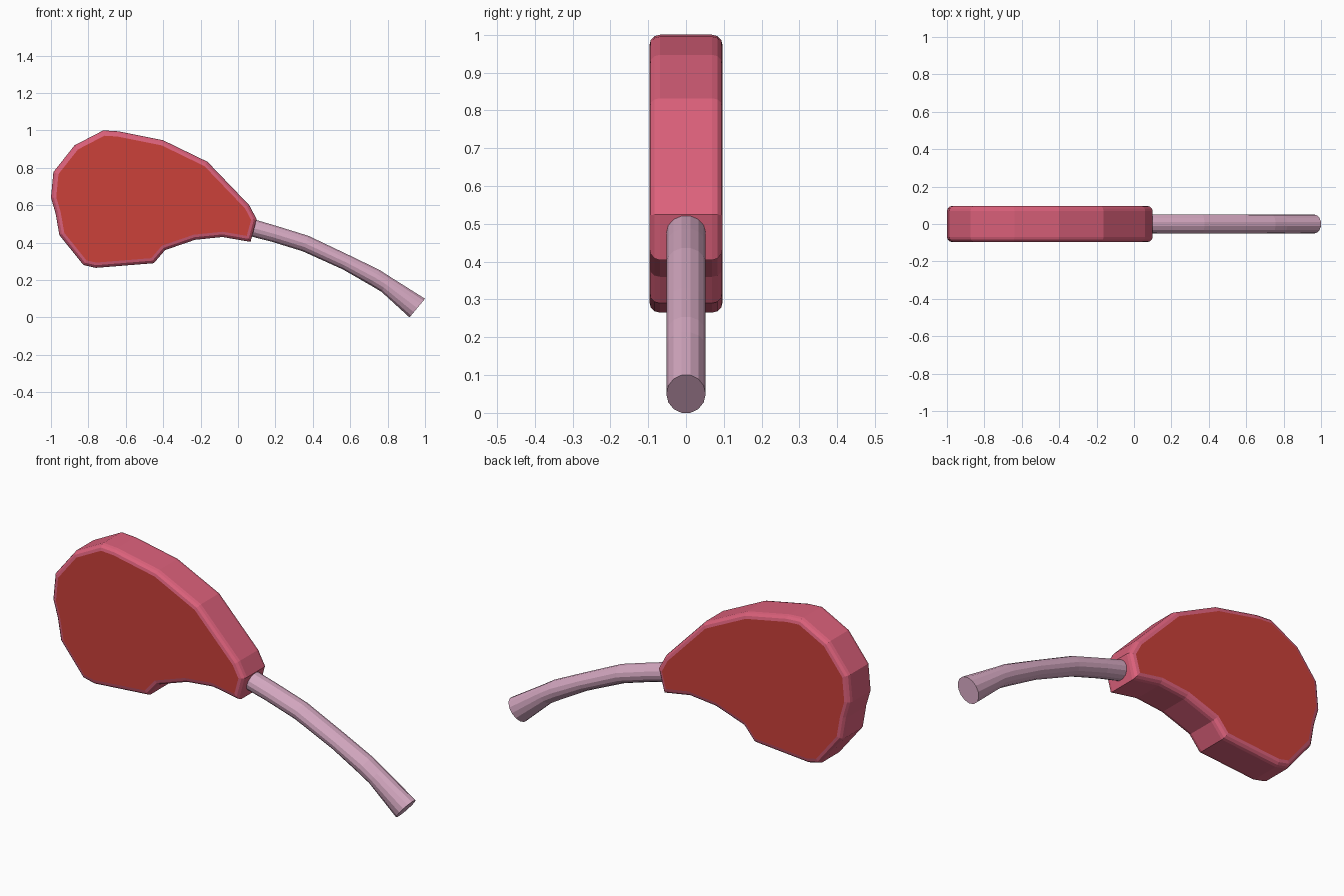
import bpy, bmesh, math
from mathutils import Vector

if "Cube" in bpy.data.objects:
    bpy.data.objects.remove(bpy.data.objects["Cube"])


def material(name, rgb):
    m = bpy.data.materials.new(name)
    m.diffuse_color = (*rgb, 1)
    m.use_nodes = True
    m.node_tree.nodes["Principled BSDF"].inputs["Base Color"].default_value = m.diffuse_color
    return m


def finish(bm, name, mats):
    bmesh.ops.recalc_face_normals(bm, faces=bm.faces)
    me = bpy.data.meshes.new(name)
    for m in mats:
        me.materials.append(m)
    bm.to_mesh(me)
    bm.free()
    ob = bpy.data.objects.new(name, me)
    bpy.context.collection.objects.link(ob)
    return ob


rind = material("pink_rind", (0.72, 0.12, 0.20))
flesh = material("red_flesh", (0.60, 0.052, 0.042))
bone_mat = material("pale_bone", (0.66, 0.39, 0.53))

# Meat slab: side outline (x, z), extruded in y with rounded rims
outline = [(-0.72, 1.0), (-0.64, 0.995), (-0.40, 0.947), (-0.163, 0.832),
           (0.06, 0.60), (0.10, 0.525), (0.067, 0.404), (-0.083, 0.43),
           (-0.23, 0.415), (-0.39, 0.36), (-0.45, 0.29), (-0.76, 0.265),
           (-0.826, 0.28), (-0.955, 0.44), (-0.975, 0.555), (-1.0, 0.64),
           (-0.987, 0.777), (-0.874, 0.92)]
HALF = 0.097
bm = bmesh.new()
front = bm.faces.new([bm.verts.new((x, -HALF, z)) for x, z in outline])
ext = bmesh.ops.extrude_face_region(bm, geom=[front], use_keep_orig=True)
for v in ext["geom"]:
    if isinstance(v, bmesh.types.BMVert):
        v.co.y = HALF
bmesh.ops.recalc_face_normals(bm, faces=bm.faces)
rims = [e for e in bm.edges
        if abs(e.verts[0].co.y - e.verts[1].co.y) < 1e-4]
bmesh.ops.bevel(bm, geom=rims, offset=0.028, offset_type='OFFSET',
                segments=3, profile=0.5, affect='EDGES')
# Large flat cut faces are red, the rim is pink
for f in bm.faces:
    flat = all(abs(abs(v.co.y) - HALF) < 1e-3 for v in f.verts)
    f.material_index = 1 if flat else 0
finish(bm, "meat", [rind, flesh])

# Bone: rings between paired top and bottom edge points (x, z)
stations = [((0.04, 0.538), (0.015, 0.447)), ((0.21, 0.488), (0.18, 0.405)),
            ((0.377, 0.436), (0.345, 0.354)), ((0.60, 0.330), (0.56, 0.257)),
            ((0.757, 0.254), (0.71, 0.171)), ((0.82, 0.213), (0.767, 0.137)),
            ((1.0, 0.10), (0.917, 0.0))]
SIDES = 14
bm = bmesh.new()
rings = []
for top, low in stations:
    t, b = Vector((top[0], 0, top[1])), Vector((low[0], 0, low[1]))
    mid, up = (t + b) / 2, (t - b) / 2
    angles = [2 * math.pi * (i + 0.5) / SIDES for i in range(SIDES)]
    k = 1 / math.cos(math.pi / SIDES)
    rings.append([bm.verts.new(mid + up * math.cos(a) * k
                               + Vector((0, 0.052 * math.sin(a), 0)))
                  for a in angles])
for r, s in zip(rings, rings[1:]):
    for i in range(SIDES):
        j = (i + 1) % SIDES
        bm.faces.new((r[i], r[j], s[j], s[i]))
bm.faces.new(rings[0])
bm.faces.new(rings[-1])
finish(bm, "bone", [bone_mat])
